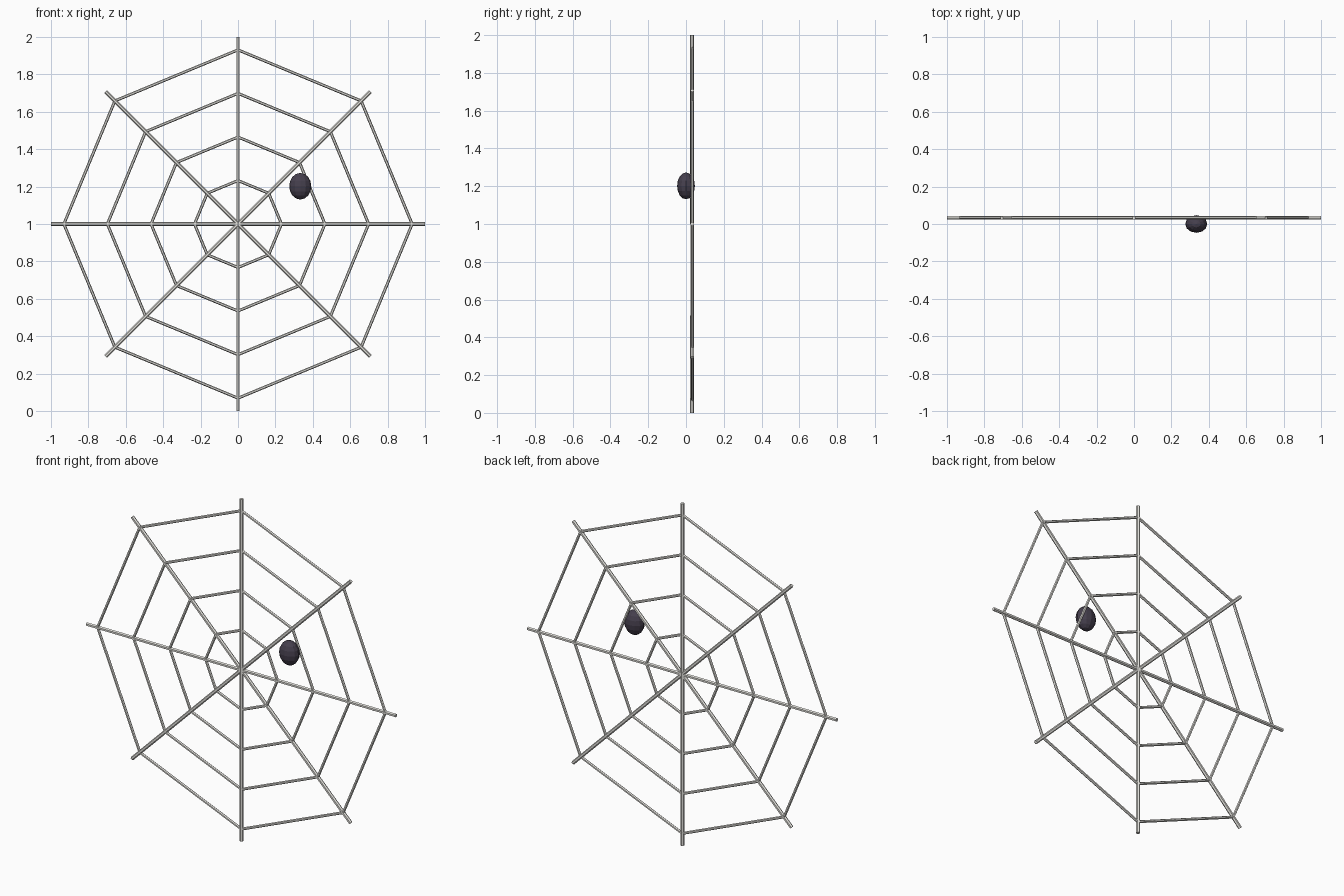
import bpy
from math import sin, cos, pi
from mathutils import Vector

if "Cube" in bpy.data.objects:
    bpy.data.objects.remove(bpy.data.objects["Cube"])

SPOKES = 8
WEB_Y = 0.033
CENTRE = Vector((0, WEB_Y, 1))


def material(name, color):
    m = bpy.data.materials.new(name)
    m.diffuse_color = (*color, 1)
    m.use_nodes = True
    m.node_tree.nodes["Principled BSDF"].inputs["Base Color"].default_value = m.diffuse_color
    return m


silk = material("silk", (0.78, 0.77, 0.73))
dark = material("dark_body", (0.06, 0.05, 0.075))


def strand(name, a, b, radius):
    d = b - a
    bpy.ops.mesh.primitive_cylinder_add(vertices=6, radius=radius, depth=d.length,
                                        location=(a + b) / 2)
    o = bpy.context.object
    o.name = name
    o.rotation_mode = 'QUATERNION'
    o.rotation_quaternion = d.to_track_quat('Z', 'Y')
    o.data.materials.append(silk)
    return o


def web_point(i, r):
    a = 2 * pi * i / SPOKES
    return CENTRE + Vector((r * cos(a), 0, r * sin(a)))


# Radial threads
for i in range(SPOKES):
    strand(f"spoke_{i + 1}", CENTRE, web_point(i, 1.0), 0.0105)

# Ring threads, one straight piece between neighbouring spokes
for k, r in enumerate((0.2325, 0.465, 0.6985, 0.931)):
    for i in range(SPOKES):
        strand(f"ring_{k + 1}_thread_{i + 1}", web_point(i, r), web_point(i + 1, r), 0.008)

# Spider body resting on the web
bpy.ops.mesh.primitive_uv_sphere_add(segments=12, ring_count=8, radius=1,
                                     location=(0.333, 0, 1.202))
body = bpy.context.object
body.name = "spider_body"
body.scale = (0.059, 0.047, 0.071)
body.data.materials.append(dark)
